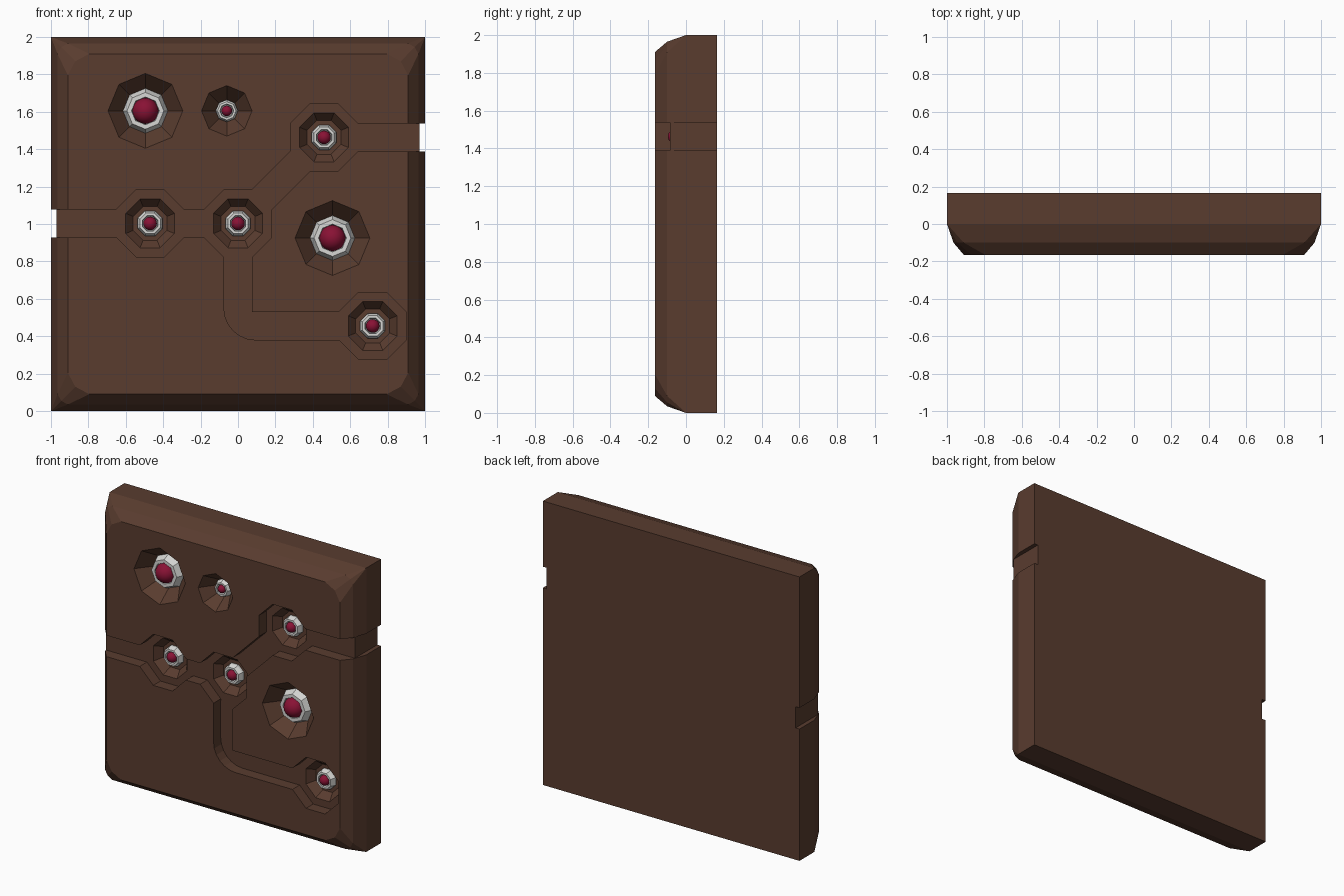
import bpy, bmesh, math
from mathutils import Vector

if "Cube" in bpy.data.objects:
    bpy.data.objects.remove(bpy.data.objects["Cube"])

FRONT, BACK, FLOOR = -0.165, 0.165, -0.085   # depths of face, back and channel floor
APOTHEM = 0.18
HALF = APOTHEM * math.tan(math.pi / 8)       # channel half width = half an octagon edge


def material(name, color, rough, metal=0.0):
    m = bpy.data.materials.new(name)
    m.use_nodes = True
    m.diffuse_color = (*color, 1)
    b = m.node_tree.nodes["Principled BSDF"]
    b.inputs["Base Color"].default_value = (*color, 1)
    b.inputs["Roughness"].default_value = rough
    return m


BROWN = material("brown stone", (0.1, 0.045, 0.028), 0.8)
SILVER = material("pale silver", (0.68, 0.68, 0.66), 0.5)
RED = material("crimson gem", (0.25, 0.006, 0.035), 0.4)


def finish(bm, name, mat=None):
    bmesh.ops.recalc_face_normals(bm, faces=bm.faces)
    me = bpy.data.meshes.new(name)
    bm.to_mesh(me)
    bm.free()
    ob = bpy.data.objects.new(name, me)
    bpy.context.collection.objects.link(ob)
    if mat:
        me.materials.append(mat)
    return ob


def loft(name, loops, mat=None):
    """Closed solid through (x, z) outlines placed at depths y."""
    bm = bmesh.new()
    rings = [[bm.verts.new((x, y, z)) for x, z in pts] for y, pts in loops]
    n = len(rings[0])
    for a, b in zip(rings, rings[1:]):
        for i in range(n):
            j = (i + 1) % n
            bm.faces.new((a[i], a[j], b[j], b[i]))
    bm.faces.new(rings[0])
    bm.faces.new(rings[-1])
    bmesh.ops.remove_doubles(bm, verts=bm.verts, dist=1e-5)
    return finish(bm, name, mat)


def octagon(x, z, r, flat=False):
    turn = math.pi / 8 if flat else 0
    return [(x + r * math.cos(turn + k * math.pi / 4),
             z + r * math.sin(turn + k * math.pi / 4)) for k in range(8)]


def cut(body, cutter):
    mod = body.modifiers.new("cut", "BOOLEAN")
    mod.operation, mod.solver, mod.object = "DIFFERENCE", "EXACT", cutter
    bpy.context.view_layer.objects.active = body
    bpy.ops.object.modifier_apply(modifier=mod.name)
    bpy.data.objects.remove(cutter)


def channel(points, deep=FLOOR):
    return loft("channel_cutter", [(-0.3, points), (deep, points)])


def strip(a, b):
    """Straight channel outline from a to b."""
    a, b = Vector(a), Vector(b)
    side = (b - a).orthogonal().normalized() * HALF
    return [a + side, b + side, b - side, a - side]


# Slab with a two step bevel round the front
def outline(edge, mid, end):
    pts = []
    for sx, sz in ((1, 1), (-1, 1), (-1, -1), (1, -1)):
        corner = [(edge, end), (mid, mid), (end, edge)]
        if sx * sz < 0:
            corner.reverse()
        pts += [(sx * x, 1 + sz * z) for x, z in corner]
    return pts


slab = loft("stone_slab", [(BACK, outline(1, 1, 1)), (0, outline(1, 1, 1)),
                           (-0.1, outline(0.965, 0.945, 0.91)),
                           (FRONT, outline(0.91, 0.87, 0.795))], BROWN)

# Channels linking the octagonal pits
left, centre, upper, lower = (-0.47, 1.003), (0, 1.003), (0.46, 1.463), (0.72, 0.455)
low = lower[1]
bend = [(HALF, centre[1]), (-HALF, centre[1])]
bend += [(HALF + 0.02 - 0.17 * math.cos(t * math.pi / 12), low + 0.095 - 0.17 * math.sin(t * math.pi / 12))
         for t in range(7)]
bend += [(lower[0], low - HALF), (lower[0], low + HALF), (HALF, low + HALF)]
for path in (strip((-1.2, left[1]), centre), strip(centre, upper),
             strip(upper, (1.2, upper[1])), bend):
    cut(slab, channel(path))

pits = (left, centre, upper, lower)
for x, z in pits:
    cut(slab, channel(octagon(x, z, APOTHEM / math.cos(math.pi / 8), True)))
for x, z in pits:
    cut(slab, loft("pit_cutter", [(-0.1, octagon(x, z, 0.141, True)), (FLOOR, octagon(x, z, 0.141, True)),
                                  (-0.03, octagon(x, z, 0.098, True))]))

# Notches where the channels run over the side edges
for sx, z in ((-1, left[1]), (1, upper[1])):
    cut(slab, channel(strip((sx * 0.97, z), (sx * 1.2, z)), 0.3))


# Gems in faceted silver settings
def gem(name, x, z, depth, radius, ball, flat):
    profile = ((1, 0.6), (1, 0.2), (0.82, -0.2), (0.62, -0.2), (0.55, 0.2))
    loft(name + "_setting", [(depth + h * radius, octagon(x, z, r * radius, flat)) for r, h in profile], SILVER)
    bm = bmesh.new()
    bmesh.ops.create_uvsphere(bm, u_segments=20, v_segments=12, radius=ball)
    for f in bm.faces:
        f.smooth = True
    ob = finish(bm, name, RED)
    ob.location = (x, depth, z)
    ob.rotation_euler.x = math.pi / 2


for name, (x, z) in zip(("left", "centre", "upper", "lower"), pits):
    gem(name + "_pit_gem", x, z, -0.06, 0.072, 0.036, True)

# Face gems in conical dishes
for name, x, z, rim, radius, ball in (("large_upper_gem", -0.495, 1.605, 0.2, 0.12, 0.07),
                                      ("small_upper_gem", -0.06, 1.605, 0.135, 0.06, 0.028),
                                      ("large_lower_gem", 0.505, 0.925, 0.2, 0.12, 0.07)):
    inner = radius * 0.95
    flare = rim + (rim - inner) * 0.2
    cut(slab, loft("dish_cutter", [(FRONT - 0.022, octagon(x, z, flare)),
                                   (FRONT + 0.11, octagon(x, z, inner))]))
    gem(name, x, z, -0.092, radius, ball, False)
